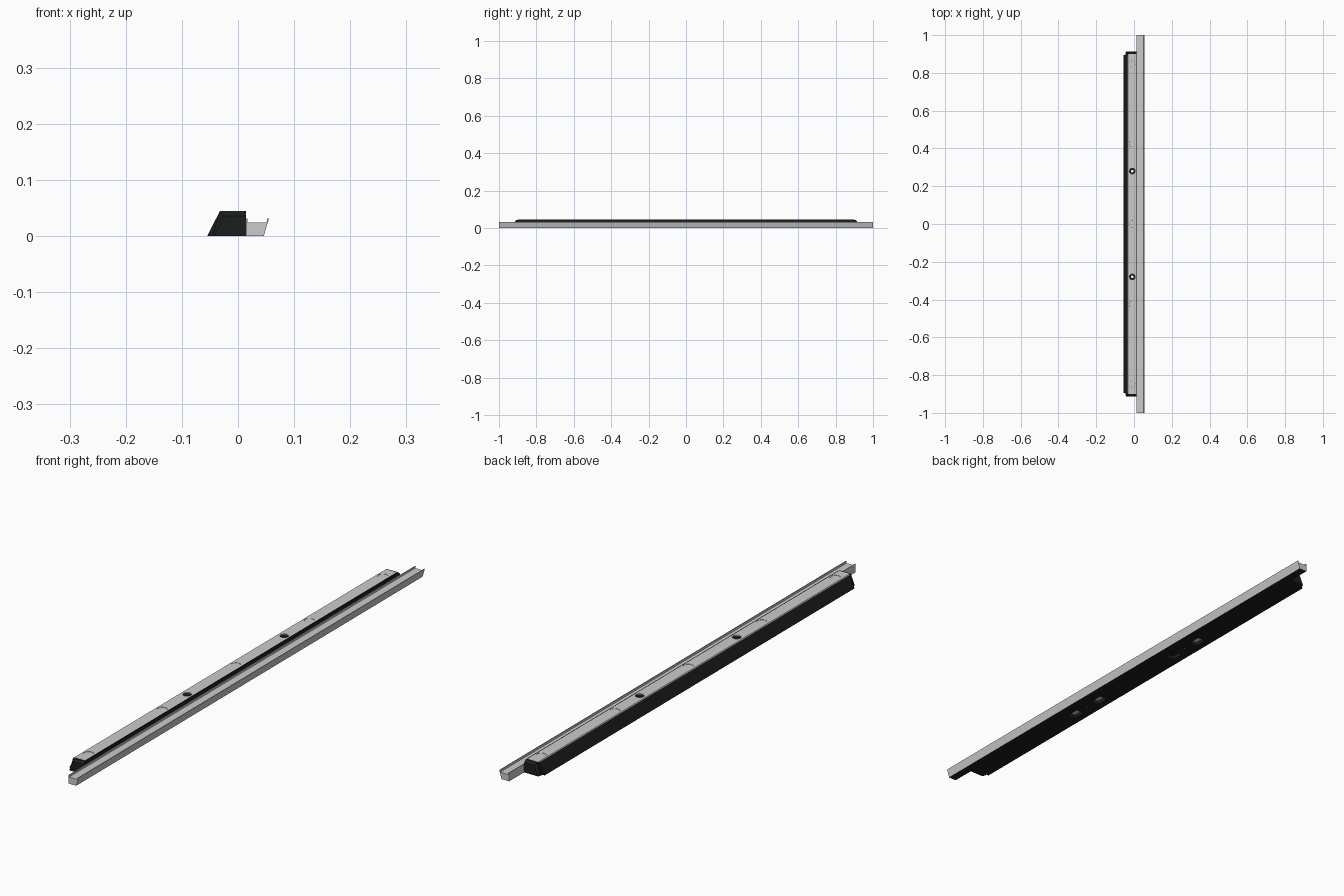
import bpy, bmesh
from mathutils import Matrix

if "Cube" in bpy.data.objects:
    bpy.data.objects.remove(bpy.data.objects["Cube"])

dark = bpy.data.materials.new("dark")
dark.diffuse_color = (0.012, 0.013, 0.013, 1)
dark.use_nodes = True
dark.node_tree.nodes["Principled BSDF"].inputs["Base Color"].default_value = dark.diffuse_color


def finish(name, bm, mat=None):
    bmesh.ops.recalc_face_normals(bm, faces=bm.faces)
    me = bpy.data.meshes.new(name)
    bm.to_mesh(me)
    bm.free()
    ob = bpy.data.objects.new(name, me)
    bpy.context.collection.objects.link(ob)
    if mat:
        me.materials.append(mat)
    return ob


def prism(name, start, end, y0, y1, mat=None):
    """Loft an xz profile along y, from start profile to end profile."""
    bm = bmesh.new()
    a = [bm.verts.new((x, y0, z)) for x, z in start]
    b = [bm.verts.new((x, y1, z)) for x, z in end]
    bm.faces.new(a)
    bm.faces.new(b[::-1])
    n = len(a)
    for i in range(n):
        bm.faces.new((a[i], b[i], b[(i + 1) % n], a[(i + 1) % n]))
    return finish(name, bm, mat)


def discs(name, x, ys, z0, z1, r, mat=None):
    bm = bmesh.new()
    for y in ys:
        bmesh.ops.create_cone(bm, cap_ends=True, segments=32, radius1=r, radius2=r, depth=z1 - z0,
                              matrix=Matrix.Translation((x, y, (z0 + z1) / 2)))
    return finish(name, bm, mat)


def boxes(name, centres, size, mat=None):
    bm = bmesh.new()
    for c in centres:
        bmesh.ops.create_cube(bm, size=1, matrix=Matrix.Translation(c) @ Matrix.Diagonal((*size, 1)))
    return finish(name, bm, mat)


def cut(ob, cutter):
    m = ob.modifiers.new("cut", 'BOOLEAN')
    m.operation = 'DIFFERENCE'
    m.solver = 'EXACT'
    m.object = cutter
    cutter.hide_render = True
    cutter.hide_set(True)


HOLE_X = -0.009
SCREWS = (0.28, -0.28)
PLUGS = (-0.85, -0.425, 0, 0.425, 0.85)

# main dark body with one sloping side
body_profile = [(-0.055, 0), (0.014, 0), (0.014, 0.045), (0.011, 0.045),
                (0.011, 0.042), (-0.0335, 0.042)]
body = prism("body", body_profile, body_profile, -0.895, 0.895, dark)

# stepped, tapered end blocks
inner = [(-0.045, 0), (0.014, 0), (0.014, 0.044), (-0.033, 0.044)]
outer = [(-0.042, 0), (0.014, 0), (0.014, 0.036), (-0.025, 0.036)]
for s, side in ((-1, "front"), (1, "back")):
    prism(side + "_end_block", inner, inner, s * 0.895, s * 0.905, dark)
    prism(side + "_end_taper", inner, outer, s * 0.905, s * 0.914, dark)

# grey top plate
plate_profile = [(-0.0335, 0.042), (0.011, 0.042), (0.011, 0.045), (-0.032, 0.045)]
plate = prism("top_plate", plate_profile, plate_profile, -0.9, 0.9)

# round plugs in shallow recesses
cut(plate, discs("plug_recess_cutter", HOLE_X, PLUGS, 0.038, 0.05, 0.0175))
discs("plug", HOLE_X, PLUGS, 0.040, 0.0442, 0.017)

# counterbored screw holes
cut(plate, discs("plate_hole_cutter", HOLE_X, SCREWS, 0.038, 0.05, 0.015))
cut(body, discs("counterbore_cutter", HOLE_X, SCREWS, 0.025, 0.05, 0.015))
cut(body, discs("through_hole_cutter", HOLE_X, SCREWS, -0.01, 0.05, 0.007))

# rectangular sockets underneath, either side of each screw hole
slots = [(y + d, y) for y in SCREWS for d in (-0.066, 0.066)]
cut(body, boxes("socket_cutter", [(-0.012, y, 0) for y, _ in slots], (0.032, 0.05, 0.03)))
boxes("socket_floor", [(-0.012, y, 0.0145) for y, h in slots if not (h > 0 and y < h)],
      (0.032, 0.05, 0.002))

# long side rail with a shallow channel on top
rail_profile = [(0.0145, 0), (0.046, 0), (0.055, 0.031), (0.052, 0.031), (0.051, 0.024),
                (0.017, 0.024), (0.017, 0.031), (0.0145, 0.031)]
rail = prism("side_rail", rail_profile, rail_profile, -1, 1)

# dark underside of the rail
rail.data.materials.append(None)
rail.data.materials.append(dark)
for p in rail.data.polygons:
    if p.normal.z < -0.9:
        p.material_index = 1
